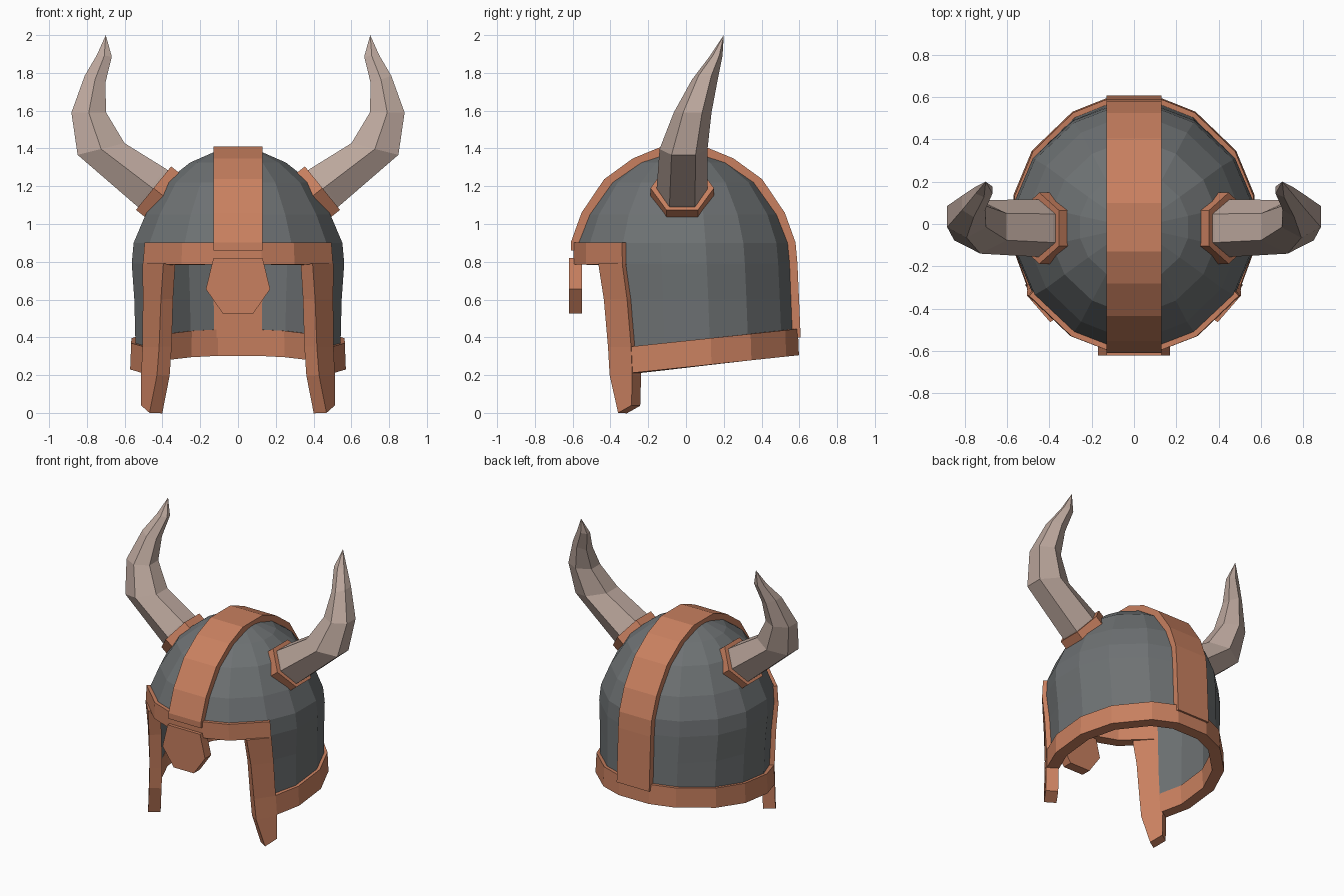
import bpy, bmesh
from math import sin, cos, radians
from mathutils import Vector

if "Cube" in bpy.data.objects:
    bpy.data.objects.remove(bpy.data.objects["Cube"])


def material(name, rgb):
    m = bpy.data.materials.new(name)
    m.diffuse_color = (*rgb, 1)
    m.use_nodes = True
    m.node_tree.nodes["Principled BSDF"].inputs["Base Color"].default_value = m.diffuse_color
    return m


COPPER = material("copper", (0.58, 0.215, 0.115))
STEEL = material("dark steel", (0.155, 0.167, 0.172))
HORN = material("horn", (0.50, 0.385, 0.335))

# helmet profile: height, half width, half depth, y centre
PROFILE = [(0.0, .56, .57, 0), (.2, .56, .58, .01), (.45, .55, .575, .005),
           (.79, .575, .575, -.01), (.9, .565, .57, -.015), (1.05, .50, .515, -.015),
           (1.22, .395, .40, -.015), (1.325, .26, .255, -.015),
           (1.385, .12, .11, -.015), (1.395, 0, 0, -.015)]


def on_helmet(az, z, off=0.0):
    """Point on the helmet surface; azimuth 0 is the front, 90 is +x."""
    for a, b in zip(PROFILE, PROFILE[1:]):
        if z <= b[0]:
            break
    t = (z - a[0]) / (b[0] - a[0])
    rx, ry, yc = (a[i] + (b[i] - a[i]) * t for i in (1, 2, 3))
    s, c = sin(radians(az)), cos(radians(az))
    p = Vector((rx * s, yc - ry * c, z))
    d = p - Vector((0, yc, min(z, .85)))
    return p + d.normalized() * off


def finish(name, bm, mat, thick=0, mirror=False):
    me = bpy.data.meshes.new(name)
    bm.to_mesh(me)
    bm.free()
    me.materials.append(mat)
    ob = bpy.data.objects.new(name, me)
    bpy.context.collection.objects.link(ob)
    if thick:
        s = ob.modifiers.new("thickness", 'SOLIDIFY')
        s.thickness, s.offset = thick, -1
    if mirror:
        m = ob.modifiers.new("mirror", 'MIRROR')
        m.use_mirror_merge = False
    return ob


def grid(rows, keep=lambda i, j: True, cap=False):
    """Quads between rows of points."""
    bm = bmesh.new()
    vs = [[bm.verts.new(p) for p in r] for r in rows]
    for i in range(len(rows) - 1):
        for j in range(len(rows[0]) - 1):
            if keep(i, j):
                bm.faces.new((vs[i][j], vs[i][j + 1], vs[i + 1][j + 1], vs[i + 1][j]))
    if cap:
        bm.faces.new(vs[-1][:-1])
    bmesh.ops.remove_doubles(bm, verts=bm.verts, dist=1e-4)
    bmesh.ops.delete(bm, geom=[v for v in bm.verts if not v.link_faces], context='VERTS')
    return bm


def loft(sections):
    """Closed solid through equal rings of points."""
    bm = bmesh.new()
    rings = [[bm.verts.new(p) for p in s] for s in sections]
    n = len(rings[0])
    for a, b in zip(rings, rings[1:]):
        for k in range(n):
            bm.faces.new((a[k], a[(k + 1) % n], b[(k + 1) % n], b[k]))
    bm.faces.new(rings[0])
    bm.faces.new(rings[-1])
    bmesh.ops.remove_doubles(bm, verts=bm.verts, dist=1e-4)
    bmesh.ops.recalc_face_normals(bm, faces=bm.faces)
    return bm


# steel dome, open at the face
half = [12, 30, 56, 78, 102, 124, 150, 168]
azs = [-a for a in reversed(half)] + half + [192]
heights = [.34, .6, .79, .9, 1.05, 1.22, 1.325, 1.385]
finish("dome", grid([[on_helmet(a, z) for a in azs] for z in heights],
                    lambda i, j: i > 2 or abs(azs[j] + azs[j + 1]) / 2 > 56, cap=True),
       STEEL, .05)

# crest strip from the back rim over the top to the brow
crest = [(180, z) for z in (.40, .6, .79, .9, 1.05, 1.22, 1.325, 1.385)]
crest += [(0, z) for z in (1.385, 1.325, 1.22, 1.05, .9, .86)]
rows = []
for a, z in crest:
    p = on_helmet(a, z, .025)
    rows.append([(x, p.y, p.z) for x in (.13, -.13)])
finish("crest_strip", grid(rows), COPPER, .095)

# brow band
brow = [-57, -30, -12, 12, 30, 57]
finish("brow_band", grid([[on_helmet(a, z, .025) for a in brow] for z in (.785, .9)]),
       COPPER, .08)

# sloping rim around sides and back
rim = [60, 78, 102, 124, 150, 168, 192, 210, 236, 258, 282, 300]


def rim_point(az, z):
    return on_helmet(az, z + .11 * (on_helmet(az, z).y + .29), .025)


finish("rim", grid([[rim_point(a, z) for a in rim] for z in (.21, .35)]), COPPER, .08)

# cheek guards: rows of (front azimuth, z), (rear azimuth, z)
cheek = [((53, 0), (61, .04)), ((47, .2), (61, .2)), ((46, .35), (60.5, .35)),
         ((44, .6), (59, .6)), ((41, .79), (57, .79))]
finish("cheek_guard", grid([[on_helmet(a, z, .027) for a, z in r] for r in cheek]),
       COPPER, .082, True)

# nose guard plate
plate = [(-.13, .82), (-.17, .655), (-.08, .525), (.08, .525), (.17, .655), (.13, .82)]
finish("nose_guard", loft([[(x, y, z) for x, z in plate] for y in (-.62, -.55)]), COPPER)


def hexagon(x, y, z, tilt, rc, ry):
    """Six-sided section whose chord is tilted in the xz plane."""
    chord = Vector((cos(radians(tilt)), 0, sin(radians(tilt))))
    return [Vector((x, y + ry * cos(radians(60 * k)), z))
            + chord * rc * sin(radians(60 * k)) / .866 for k in range(6)]


# horns and their collars
horn = [(.37, -.02, 1.125, -51, .125, .135), (.46, -.02, 1.195, -51, .125, .135),
        (.725, -.013, 1.397, -14, .128, .127), (.79, .035, 1.59, 0, .092, .10),
        (.757, .10, 1.765, 20, .058, .068), (.708, .16, 1.89, 5, .04, .033),
        (.70, .20, 2.0, 0, 0, 0)]
finish("horn", loft([hexagon(*s) for s in horn]), HORN, mirror=True)
collar = [(.385, -.02, 1.14, -51, .148, .168), (.447, -.02, 1.19, -51, .148, .168)]
finish("horn_collar", loft([hexagon(*s) for s in collar]), COPPER, mirror=True)
